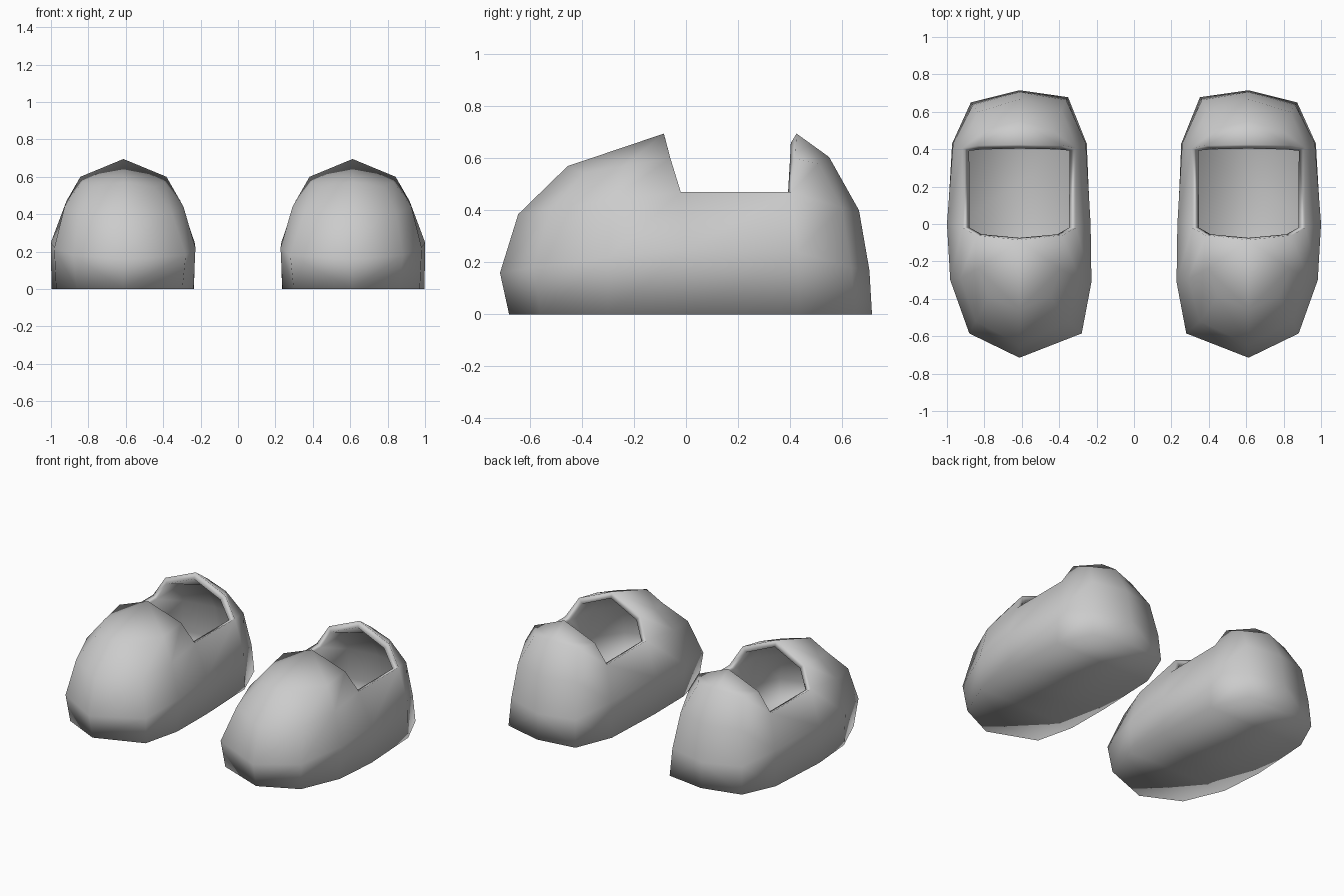
import bpy, bmesh

if "Cube" in bpy.data.objects:
    bpy.data.objects.remove(bpy.data.objects["Cube"])

CX = 0.6125   # centre of one slipper

# Half outline of the upper at rising levels, toe to heel:
# toe tip, toe corner, forefoot, opening front, opening back, heel corner, heel
LEVELS = [
    [(0, -.68, 0), (.25, -.56, 0), (.36, -.30, 0), (.385, 0, 0),
     (.36, .43, 0), (.26, .65, 0), (0, .715, 0)],
    [(0, -.715, .16), (.268, -.585, .18), (.37, -.30, .22), (.3875, 0, .25),
     (.355, .43, .24), (.25, .635, .18), (0, .705, .17)],
    [(0, -.645, .385), (.235, -.52, .40), (.315, -.29, .44), (.305, -.02, .47),
     (.305, .405, .47), (.225, .60, .41), (0, .665, .40)],
    [(0, -.455, .57), (.165, -.39, .545), (.22, -.24, .57), (.23, -.06, .60),
     (.225, .42, .60), (.165, .51, .58), (0, .55, .605)],
]
# The inner side of the foot is a little fuller: column -> (dx, dy)
INNER = {1: (.065, 0), 2: (.015, -.01), 3: (-.007, 0), 5: (0, .028)}
INNER_WEIGHT = [1, 1, .4, 0]

bm = bmesh.new()
lip = bm.verts.new((CX, -.085, .695))
heel_peak = bm.verts.new((CX, .425, .695))
centre = {}
sides = {}
for s in (1, -1):
    grid = []
    for li, row in enumerate(LEVELS):
        line = []
        for ci, (x, y, z) in enumerate(row):
            if s < 0 and ci in INNER:
                dx, dy = INNER[ci]
                x += dx * INNER_WEIGHT[li]
                y += dy * INNER_WEIGHT[li]
            if ci in (0, 6):
                if (li, ci) not in centre:
                    centre[li, ci] = bm.verts.new((CX, y, z))
                line.append(centre[li, ci])
            else:
                line.append(bm.verts.new((CX + s * x, y, z)))
        grid.append(line)
    sides[s] = grid

    # walls; the foot opening is left free above the side rim
    for li in range(3):
        for ci in range(6):
            if li == 2 and ci == 3:
                continue
            bm.faces.new((grid[li][ci], grid[li][ci + 1],
                          grid[li + 1][ci + 1], grid[li + 1][ci]))
    # instep and heel top
    t = grid[3]
    bm.faces.new((t[0], t[1], t[2], lip))
    bm.faces.new((t[2], t[3], lip))
    bm.faces.new((t[4], t[5], t[6], heel_peak))

# flat sole
a, b = sides[1][0], sides[-1][0]
bm.faces.new((a[0], a[1], b[1]))
for i in range(1, 5):
    bm.faces.new((a[i], a[i + 1], b[i + 1], b[i]))
bm.faces.new((a[5], a[6], b[5]))

bmesh.ops.recalc_face_normals(bm, faces=bm.faces)
bm.normal_update()
sole = min(bm.faces, key=lambda f: f.calc_center_median().z)
if sole.normal.z > 0:
    bmesh.ops.reverse_faces(bm, faces=bm.faces)
for f in bm.faces:
    f.smooth = True

mesh = bpy.data.meshes.new("slippers")
bm.to_mesh(mesh)
bm.free()
obj = bpy.data.objects.new("slippers", mesh)
bpy.context.collection.objects.link(obj)

# wall thickness with inner lining, then the second slipper
shell = obj.modifiers.new("wall", 'SOLIDIFY')
shell.thickness = .04
shell.offset = -1
shell.use_even_offset = True
pair = obj.modifiers.new("pair", 'MIRROR')
pair.use_axis[0] = True
pair.use_mirror_merge = False
